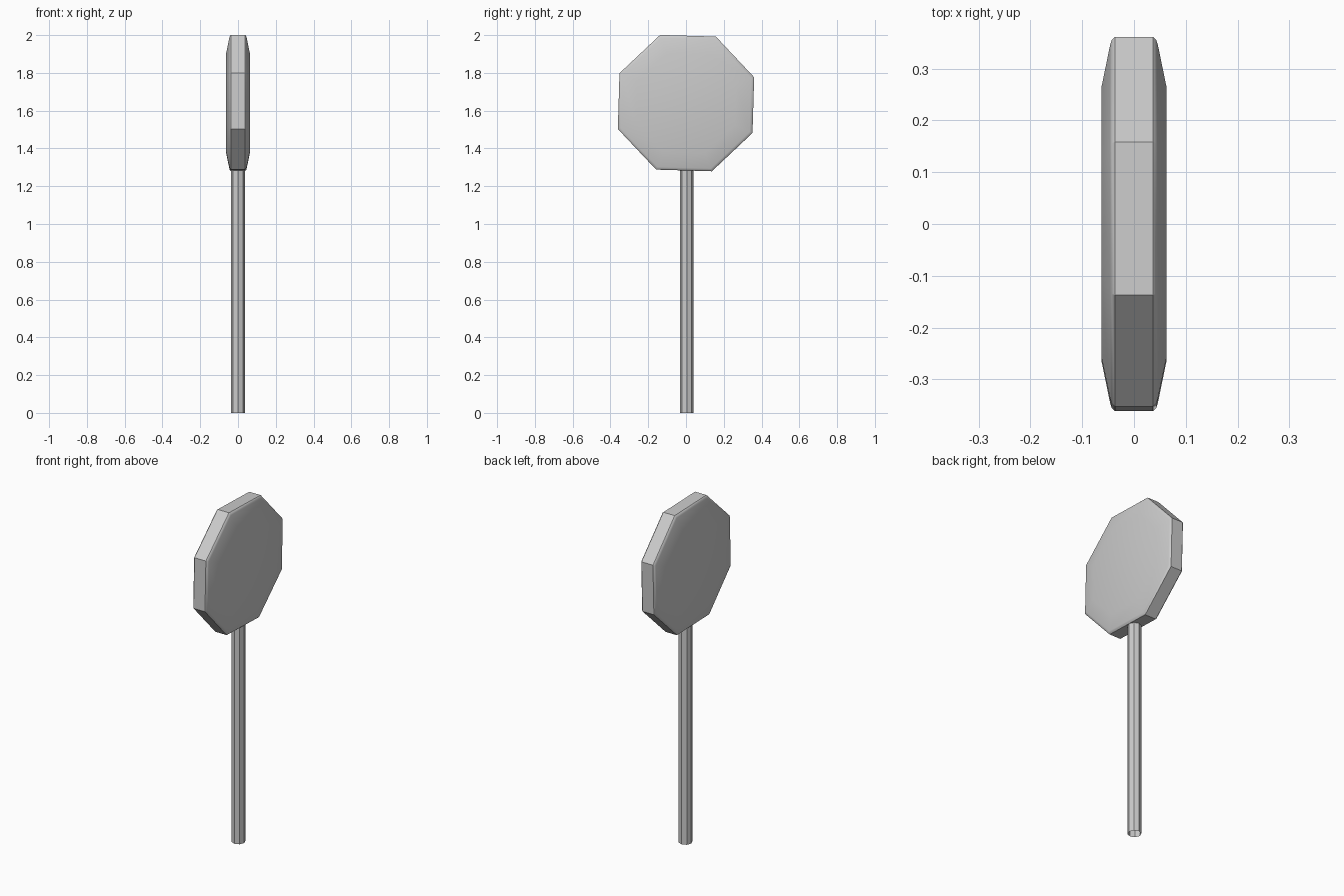
import bpy, bmesh, math

if "Cube" in bpy.data.objects:
    bpy.data.objects.remove(bpy.data.objects["Cube"])

SIDES = 8


def loft(name, rings, cap, smooth_angle):
    """Skin a list of 8-point rings into one mesh object."""
    bm = bmesh.new()
    loops = [[bm.verts.new(p) for p in ring] for ring in rings]
    for a, b in zip(loops, loops[1:]):
        for i in range(SIDES):
            j = (i + 1) % SIDES
            bm.faces.new((a[i], a[j], b[j], b[i]))
    if cap:
        bm.faces.new(loops[0][::-1])
        bm.faces.new(loops[-1])
    bmesh.ops.recalc_face_normals(bm, faces=bm.faces)
    mesh = bpy.data.meshes.new(name)
    bm.to_mesh(mesh)
    bm.free()
    obj = bpy.data.objects.new(name, mesh)
    bpy.context.collection.objects.link(obj)
    bpy.ops.object.select_all(action='DESELECT')
    obj.select_set(True)
    bpy.context.view_layer.objects.active = obj
    bpy.ops.object.shade_smooth_by_angle(angle=math.radians(smooth_angle))
    return obj


def sign_ring(x, r, tilt=math.radians(22.5 - 1.7)):
    return [(x, r * math.cos(tilt + i * math.tau / SIDES),
             1.64 + r * math.sin(tilt + i * math.tau / SIDES))
            for i in range(SIDES)]


def pole_ring(z, r=0.037):
    return [(r * math.cos(i * math.tau / SIDES),
             0.004 + r * math.sin(i * math.tau / SIDES), z)
            for i in range(SIDES)]


# Octagonal sign: rim, bevelled edge and slightly domed faces, mirrored in x
half = [(0.0625, 0.284), (0.046, 0.37), (0.043, 0.38), (0.037, 0.386)]
profile = [(-x, r) for x, r in half] + half[::-1]
loft("sign_plate", [sign_ring(x, r) for x, r in profile], True, 30)

# Eight-sided open tube post
loft("post", [pole_ring(0), pole_ring(1.3)], False, 30)
